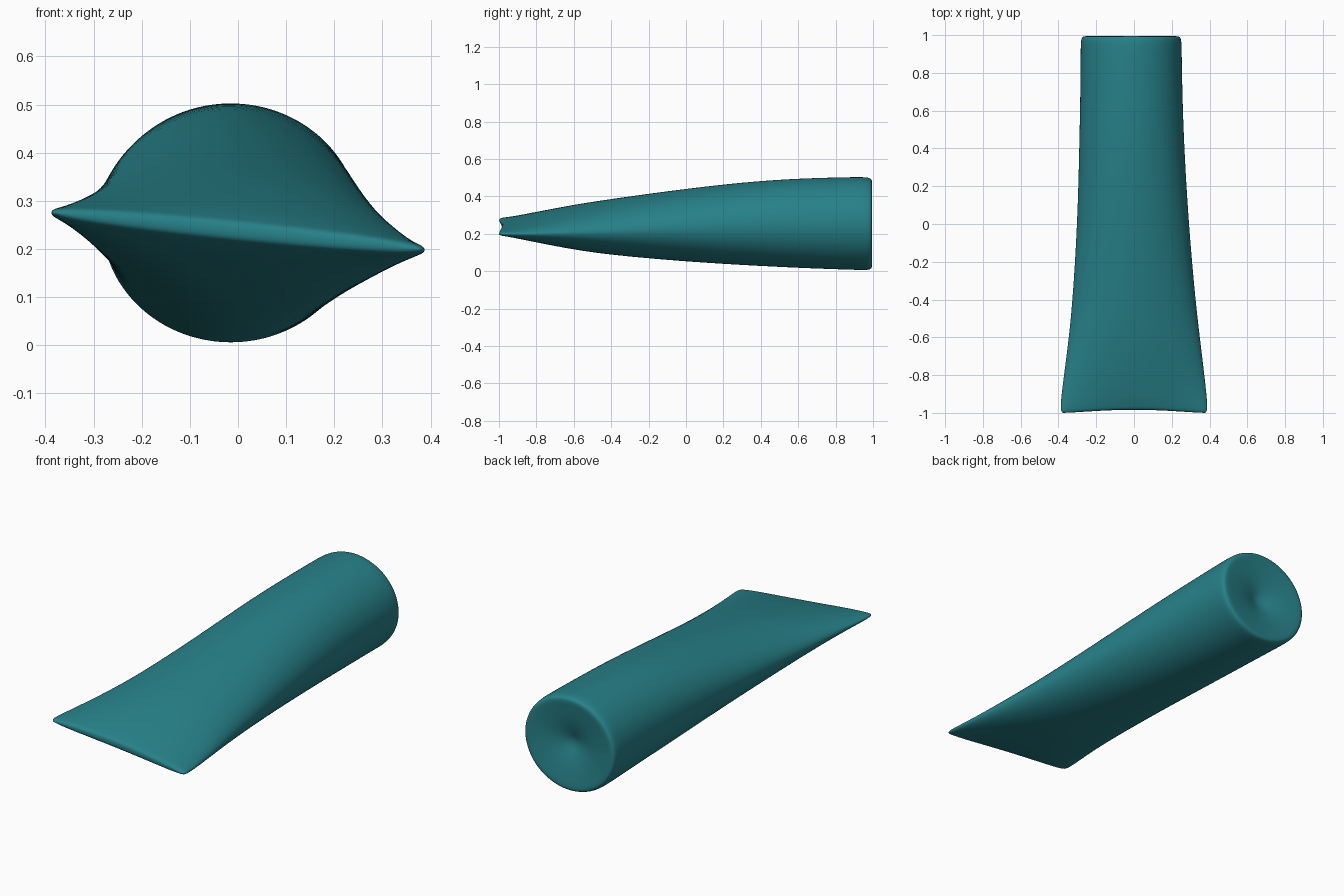
import bpy, bmesh, math

# Cross-sections along the tube:
# y, centre x, half width, centre z, half height, tilt slope, side pointedness
SECTIONS = [
    (0.945, -0.015, 0.02, 0.25, 0.02, 0.00, 1.0),   # dimple in the round end
    (0.960, -0.015, 0.06, 0.25, 0.055, 0.00, 1.0),
    (0.980, -0.015, 0.13, 0.25, 0.12, 0.00, 1.0),
    (0.990, -0.015, 0.20, 0.253, 0.19, 0.00, 1.0),
    (0.996, -0.015, 0.245, 0.253, 0.228, 0.00, 1.0),
    (0.990, -0.015, 0.262, 0.253, 0.244, 0.00, 1.0),
    (0.960, -0.015, 0.267, 0.254, 0.249, 0.00, 1.0),
    (0.900, -0.015, 0.268, 0.255, 0.248, 0.00, 1.0),
    (0.700, -0.014, 0.270, 0.256, 0.243, 0.02, 1.0),
    (0.400, -0.012, 0.278, 0.256, 0.229, 0.04, 1.0),
    (0.000, -0.005, 0.295, 0.246, 0.195, 0.06, 1.05),
    (-0.400, 0.000, 0.325, 0.236, 0.148, 0.08, 1.1),
    (-0.600, 0.002, 0.347, 0.235, 0.117, 0.09, 1.1),
    (-0.800, 0.001, 0.372, 0.235, 0.074, 0.10, 1.05),
    (-0.920, 0.000, 0.386, 0.236, 0.043, 0.10, 0.9),
    (-0.970, 0.000, 0.389, 0.237, 0.029, 0.10, 0.75),
    (-0.992, 0.000, 0.386, 0.237, 0.022, 0.10, 0.7),
    (-1.000, 0.000, 0.377, 0.237, 0.011, 0.10, 0.7),
]
SEGMENTS = 64

bm = bmesh.new()
rings = []
for y, cx, w, cz, h, tilt, p in SECTIONS:
    ring = []
    for i in range(SEGMENTS):
        a = 2 * math.pi * i / SEGMENTS
        c, s = math.cos(a), math.sin(a)
        z = cz + h * math.copysign(abs(s) ** p, s) - tilt * w * c
        # crimped edge curves slightly inward at its middle
        dip = 0.016 * (1 - c * c) ** 1.5 if y < -0.95 else 0
        ring.append(bm.verts.new((cx + w * c, y + dip, z)))
    rings.append(ring)

# Skin between neighbouring rings, then close both ends
for r0, r1 in zip(rings, rings[1:]):
    for i in range(SEGMENTS):
        j = (i + 1) % SEGMENTS
        bm.faces.new((r0[i], r0[j], r1[j], r1[i]))
bm.faces.new(rings[0])
# crimp end closed with a strip of quads from top to bottom
last, half = rings[-1], SEGMENTS // 2
for i in range(half):
    quad = [last[i], last[i + 1], last[-i - 1], last[-i % SEGMENTS]]
    bm.faces.new(list(dict.fromkeys(quad)))
bmesh.ops.recalc_face_normals(bm, faces=bm.faces)

mesh = bpy.data.meshes.new("squeeze_tube")
bm.to_mesh(mesh)
bm.free()
tube = bpy.data.objects.new("squeeze_tube", mesh)
bpy.context.collection.objects.link(tube)
for f in mesh.polygons:
    f.use_smooth = True
sub = tube.modifiers.new("smooth", 'SUBSURF')
sub.levels = sub.render_levels = 2

# Teal plastic
mat = bpy.data.materials.new("teal_plastic")
mat.diffuse_color = (0.02, 0.22, 0.25, 1)
mesh.materials.append(mat)
